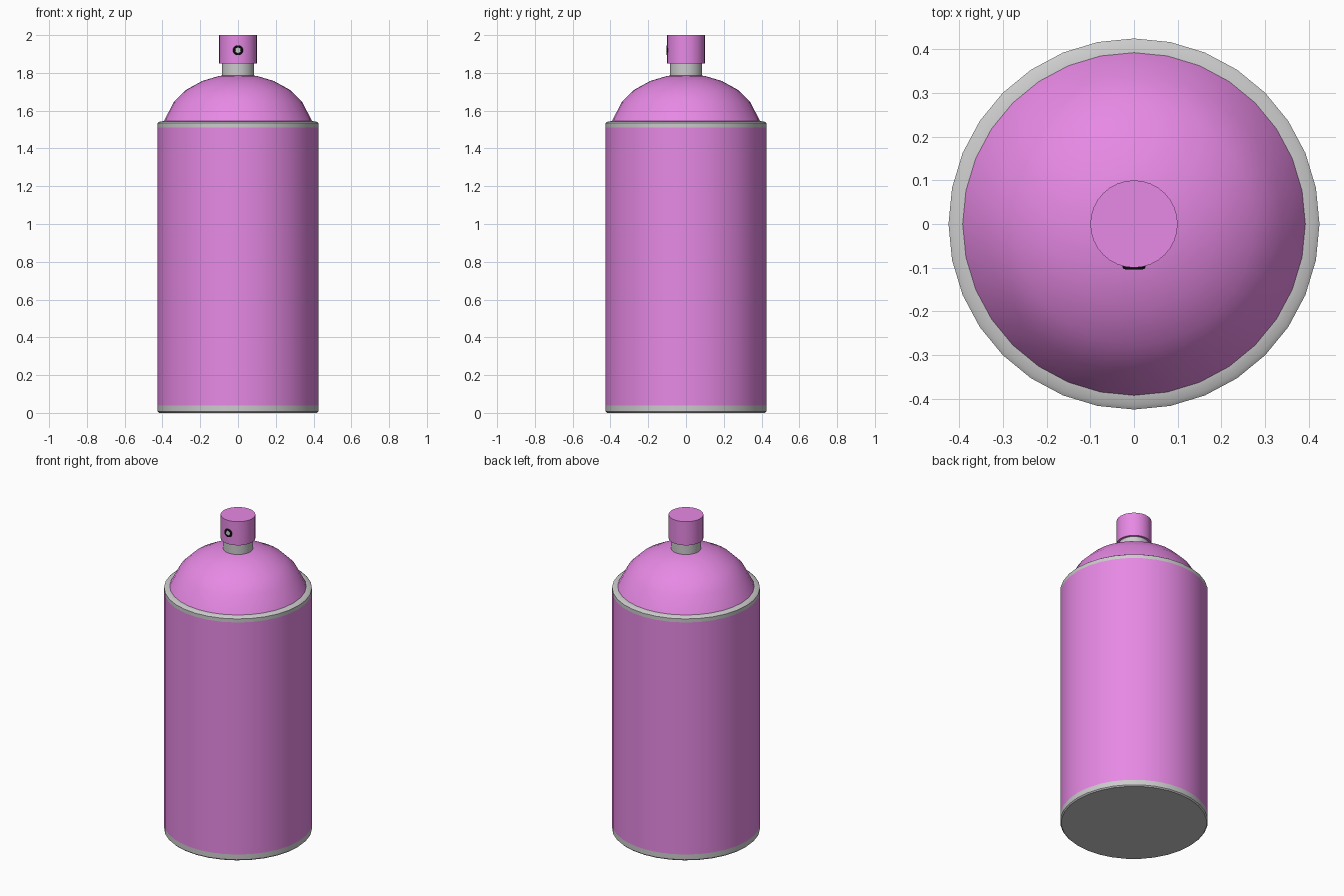
import bpy, bmesh
from math import cos, sin, tau, radians

if "Cube" in bpy.data.objects:
    bpy.data.objects.remove(bpy.data.objects["Cube"])

SIDES = 32


def material(name, rgb):
    m = bpy.data.materials.new(name)
    m.diffuse_color = (*rgb, 1)
    m.use_nodes = True
    m.node_tree.nodes["Principled BSDF"].inputs["Base Color"].default_value = m.diffuse_color
    return m


def smooth(obj, mat=None):
    if mat:
        obj.data.materials.append(mat)
    bpy.ops.object.select_all(action='DESELECT')
    obj.select_set(True)
    bpy.context.view_layer.objects.active = obj
    bpy.ops.object.shade_smooth_by_angle(angle=radians(38))


def lathe(name, profile, mat=None):
    """Revolve (radius, z) points, listed bottom to top, around the z axis."""
    bm = bmesh.new()
    rings = []
    for r, z in profile:
        n = SIDES if r > 0 else 1
        rings.append([bm.verts.new((r * cos(tau * i / n), r * sin(tau * i / n), z))
                      for i in range(n)])
    for a, b in zip(rings, rings[1:]):
        for i in range(SIDES):
            j = (i + 1) % SIDES
            if len(a) == 1:
                bm.faces.new((a[0], b[j], b[i]))
            elif len(b) == 1:
                bm.faces.new((a[i], a[j], b[0]))
            else:
                bm.faces.new((a[i], a[j], b[j], b[i]))
    mesh = bpy.data.meshes.new(name)
    bm.to_mesh(mesh)
    bm.free()
    obj = bpy.data.objects.new(name, mesh)
    bpy.context.collection.objects.link(obj)
    smooth(obj, mat)
    return obj


pink = material("pink_paint", (0.8, 0.25, 0.78))
black = material("black_plastic", (0.01, 0.01, 0.01))

# Can: grey base, painted wall, grey top rim
lathe("base_rim", [(0, 0), (0.418, 0), (0.425, 0.007), (0.425, 0.04)])
lathe("can_wall", [(0.425, 0.04), (0.425, 1.512)], pink)
lathe("top_rim", [(0.425, 1.512), (0.425, 1.535), (0.415, 1.542), (0.39, 1.545)])

# Domed shoulder
lathe("dome", [(0.395, 1.54), (0.34, 1.645), (0.275, 1.71), (0.19, 1.757),
               (0.1, 1.784), (0, 1.792)], pink)

# Valve stem and spray button
lathe("valve_stem", [(0.086, 1.78), (0.086, 1.855)])
lathe("spray_button", [(0, 1.85), (0.1, 1.85), (0.1, 2.0), (0, 2.0)], pink)

# Nozzle opening on the front of the button
bpy.ops.mesh.primitive_torus_add(location=(0, -0.097, 1.92), rotation=(radians(90), 0, 0),
                                 major_radius=0.02, minor_radius=0.007,
                                 major_segments=24, minor_segments=8)
ring = bpy.context.object
ring.name = "nozzle_ring"
smooth(ring, black)
bpy.ops.mesh.primitive_cylinder_add(vertices=24, radius=0.017, depth=0.01,
                                    location=(0, -0.0957, 1.92),
                                    rotation=(radians(90), 0, 0))
insert = bpy.context.object
insert.name = "nozzle_insert"
smooth(insert)
